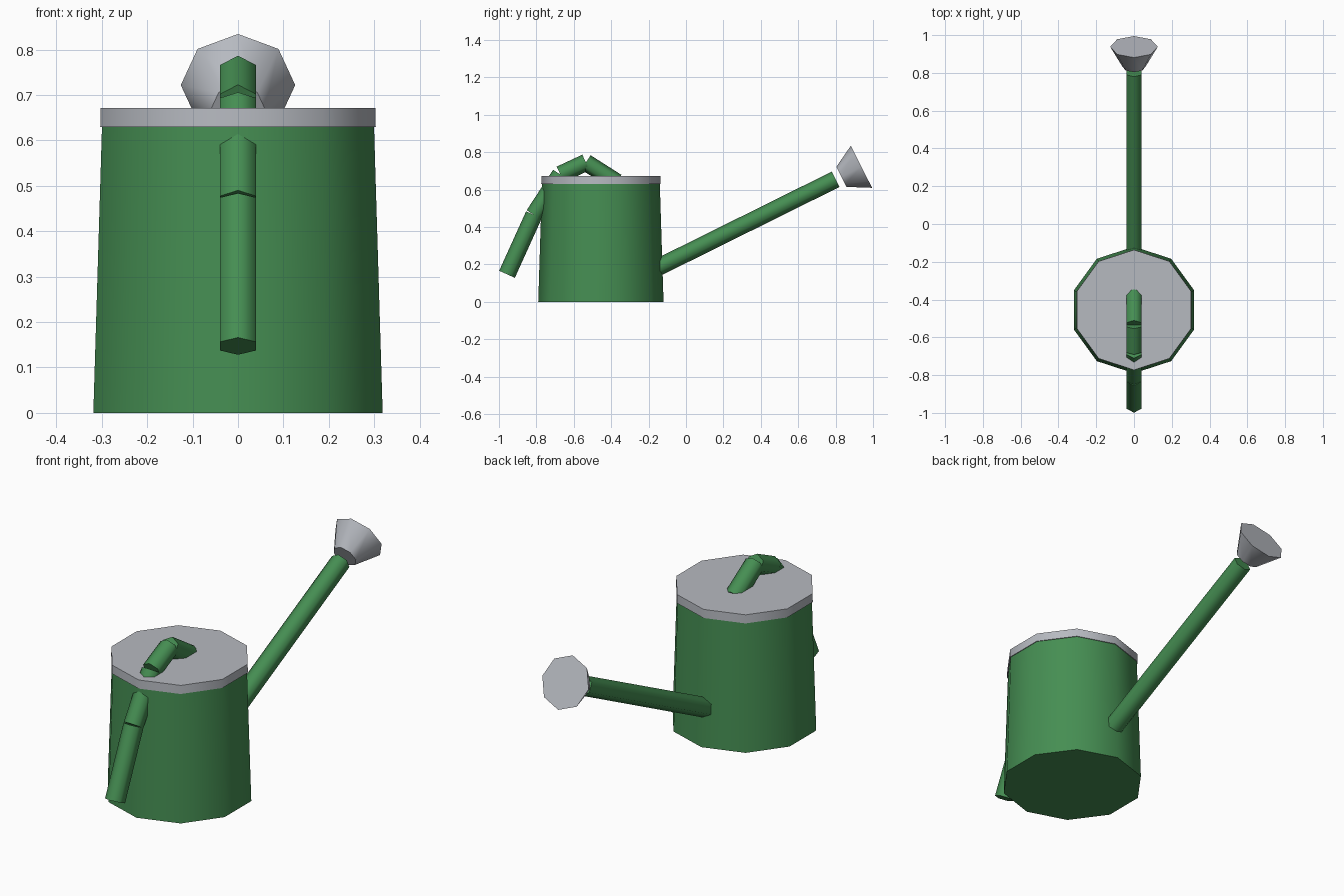
import bpy
import math
from mathutils import Vector, Matrix

if "Cube" in bpy.data.objects:
    bpy.data.objects.remove(bpy.data.objects["Cube"])


def material(name, rgb):
    m = bpy.data.materials.new(name)
    m.diffuse_color = (*rgb, 1)
    m.use_nodes = True
    m.node_tree.nodes["Principled BSDF"].inputs["Base Color"].default_value = m.diffuse_color
    return m


GREEN = material("garden_green", (0.06, 0.27, 0.085))
STEEL = material("pale_steel", (0.47, 0.49, 0.53))


def tapered(name, start, end, r1, r2, sides, mat):
    """Capped cone between two (y, z) points on the x = 0 plane, one corner in that plane."""
    a, b = Vector((0, *start)), Vector((0, *end))
    axis = (b - a).normalized()
    bpy.ops.mesh.primitive_cone_add(vertices=sides, radius1=r1, radius2=r2,
                                    depth=(b - a).length)
    obj = bpy.context.object
    obj.name = name
    # local y lies in the yz plane, local z follows the axis
    side = Vector((1, 0, 0))
    rot = Matrix((side, axis.cross(side), axis)).transposed()
    obj.matrix_world = Matrix.Translation((a + b) / 2) @ rot.to_4x4()
    obj.data.materials.append(mat)
    bpy.ops.object.shade_smooth_by_angle(angle=math.radians(62))
    return obj


# Can body and lid
CY = -0.455
tapered("can_body", (CY, 0), (CY, 0.63), 0.335, 0.315, 10, GREEN)
tapered("lid", (CY, 0.63), (CY, 0.672), 0.319, 0.318, 10, STEEL)

# Spout and sprinkler rose
tapered("spout", (-0.19, 0.164), (0.80, 0.655), 0.046, 0.046, 6, GREEN)
tapered("sprinkler_rose", (0.831, 0.668), (0.938, 0.722), 0.06, 0.126, 8, STEEL)

# Handle: straight tubes along a bent path
path = [(-0.957, 0.147), (-0.813, 0.465), (-0.672, 0.681), (-0.535, 0.745), (-0.37, 0.64)]
for i, (p, q) in enumerate(zip(path, path[1:])):
    tapered(f"handle_tube_{i + 1}", p, q, 0.046, 0.046, 6, GREEN)
